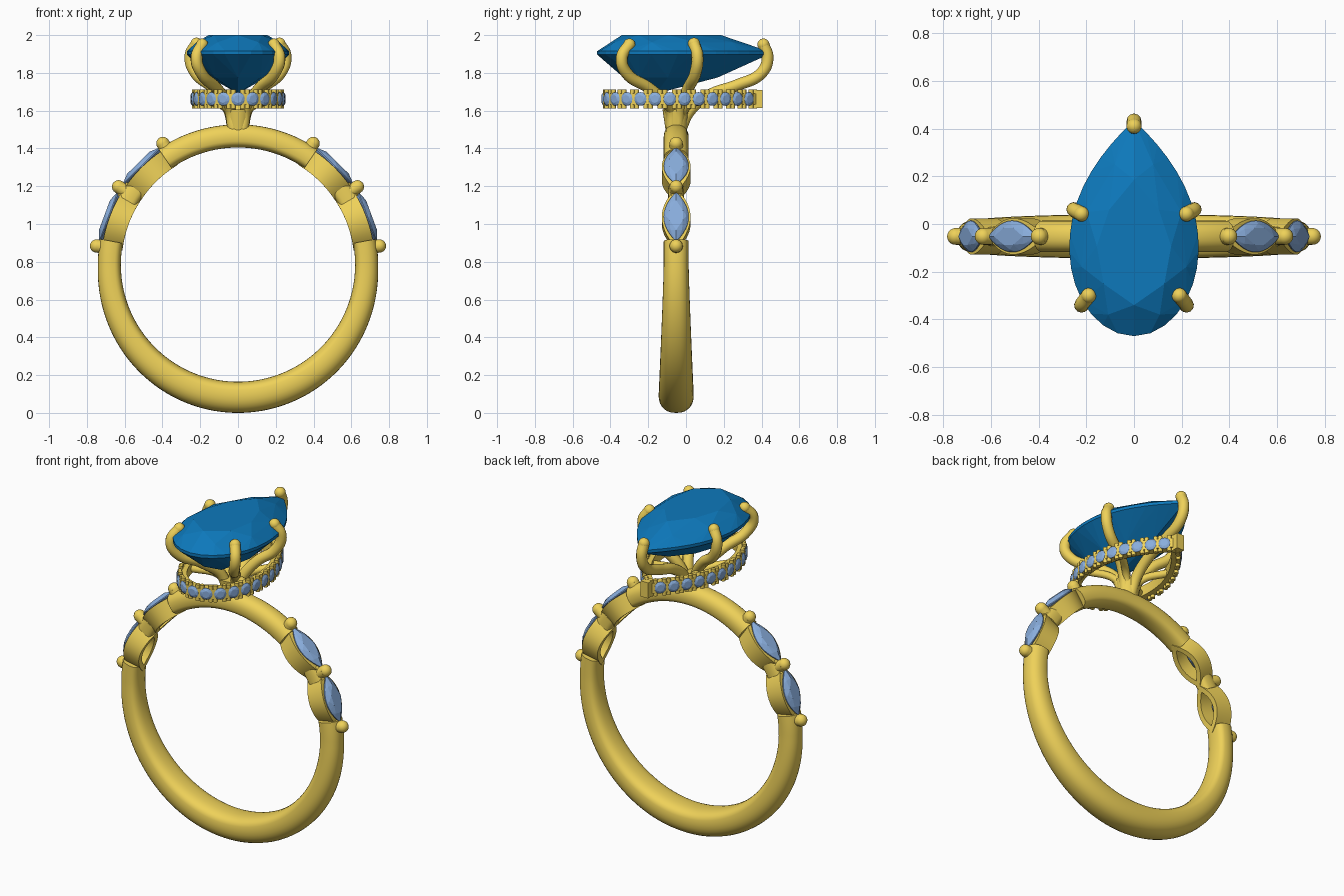
import bpy, bmesh, math
from mathutils import Vector, Matrix

if "Cube" in bpy.data.objects:
    bpy.data.objects.remove(bpy.data.objects["Cube"])

YC, ZC, RI = -0.052, 0.785, 0.62   # band centre and inner radius


def material(name, col):
    m = bpy.data.materials.new(name)
    m.diffuse_color = (*col, 1)
    m.use_nodes = True
    m.node_tree.nodes["Principled BSDF"].inputs["Base Color"].default_value = m.diffuse_color
    return m


GOLD = material("gold", (0.86, 0.64, 0.10))
BLUE = material("deep_blue_stone", (0.004, 0.19, 0.50))
PALE = material("pale_blue_stone", (0.25, 0.42, 0.72))


def finish(bm, name, mat, smooth=True):
    bmesh.ops.recalc_face_normals(bm, faces=bm.faces)
    me = bpy.data.meshes.new(name)
    bm.to_mesh(me)
    bm.free()
    ob = bpy.data.objects.new(name, me)
    bpy.context.collection.objects.link(ob)
    me.materials.append(mat)
    if smooth:
        bpy.ops.object.select_all(action='DESELECT')
        ob.select_set(True)
        bpy.context.view_layer.objects.active = ob
        bpy.ops.object.shade_smooth_by_angle(angle=math.radians(40))
    return ob


def loft(bm, rings, closed=False):
    vs = [[bm.verts.new(p) for p in r] for r in rings]
    n = len(vs[0])
    pairs = list(zip(vs, vs[1:])) + ([(vs[-1], vs[0])] if closed else [])
    for a, b in pairs:
        for i in range(n):
            bm.faces.new((a[i], a[(i + 1) % n], b[(i + 1) % n], b[i]))
    if not closed:
        bm.faces.new(vs[0])
        bm.faces.new(vs[-1])


def polar(r, th, y):
    return Vector((r * math.sin(th), YC + y, ZC + r * math.cos(th)))


# ---- band pieces: swept D-section, thicker and wider at the bottom
def band(name, d0, d1, w=None, t=None, steps=64):
    bm = bmesh.new()
    rings = []
    for k in range(steps + 1):
        th = math.radians(d0 + (d1 - d0) * k / steps)
        low = max(0, -math.cos(th)) ** 1.2
        ww = w or 0.066 + 0.027 * low
        tt = t or 0.122 + 0.043 * low
        ring = []
        for i in range(28):
            a = math.tau * i / 28
            c, s = math.cos(a), math.sin(a)
            e = 0.95 if s > 0 else 0.6
            y = ww * math.copysign(abs(c) ** 0.85, c)
            rr = RI + tt * (0.45 + (0.55 if s > 0 else 0.45) * math.copysign(abs(s) ** e, s))
            ring.append(polar(rr, th, y))
        rings.append(ring)
    loft(bm, rings)
    return finish(bm, name, GOLD)


band("band_top", -34.5, 34.5)
band("band_lower", 79.5, 280.5, steps=128)


# ---- outlines
def marquise(hl, hw, n=24):
    pts = []
    for i in range(n):
        u = 4 * i / n
        x = 1 - u if u <= 2 else u - 3
        pts.append(((hl * x), (1 if u <= 2 else -1) * hw * (1 - x * x)))
    return pts


def pear(hw, y0, ym, y1, n):
    half = []
    for i in range(201):
        a = math.pi / 2 * i / 200
        half.append(Vector((hw * math.sin(a), ym - (ym - y0) * math.cos(a))))
    for i in range(1, 201):
        h = i / 200
        half.append(Vector((hw * (1 - h ** 2.1), ym + (y1 - ym) * h)))
    full = half + [Vector((-p.x, p.y)) for p in half[-2:0:-1]]
    full.append(full[0])
    acc = [0]
    for a, b in zip(full, full[1:]):
        acc.append(acc[-1] + (b - a).length)
    out, j = [], 0
    for i in range(n):           # even spacing along the outline
        s = acc[-1] * i / n
        while acc[j + 1] < s:
            j += 1
        out.append(full[j].lerp(full[j + 1], (s - acc[j]) / (acc[j + 1] - acc[j])))
    return out


# ---- faceted stone: convex hull of table, crown, girdle, pavilion and culet
def gem(bm, outline, centre, table, top, girdle, culet, step, M=Matrix()):
    c = Vector(centre)
    pts = []

    def ring(idx, s, z):
        for i in idx:
            p = c + (Vector(outline[i]) - c) * s
            pts.append((p.x, p.y, z))
    n, h = len(outline), step // 2
    ring(range(0, n, step), table, top)
    ring(range(h, n, step), (1 + table) / 2 + 0.04, girdle + (top - girdle) * 0.55)
    ring(range(n), 1, girdle)
    ring(range(n), 1, girdle - 0.06 * (top - culet))
    ring(range(0, n, step), 0.55, girdle + (culet - girdle) * 0.62)
    pts.append((c.x, c.y, culet))
    vs = [bm.verts.new(M @ Vector(p)) for p in pts]
    res = bmesh.ops.convex_hull(bm, input=vs)
    bad = [v for v in res["geom_interior"] if isinstance(v, bmesh.types.BMVert)]
    bmesh.ops.delete(bm, geom=bad, context='VERTS')


bm = bmesh.new()
gem(bm, pear(0.271, -0.47, -0.1, 0.435, 32), (0, -0.16), 0.58, 2.0, 1.915, 1.69, 4)
finish(bm, "pear_centre_stone", BLUE, False)

# ---- shoulders: marquise collars, stones, links and beads on both sides
for side, sg in (("right", 1), ("left", -1)):
    for k, deg in enumerate((44.3, 69.7), 1):
        th = math.radians(deg)
        bm = bmesh.new()
        out, inn = marquise(0.158, 0.076, 48), marquise(0.112, 0.046, 48)
        loft(bm, [[polar(r, sg * (th + x / 0.68), y) for x, y in o]
                  for o, r in ((out, 0.617), (out, 0.725), (inn, 0.725), (inn, 0.617))], True)
        finish(bm, f"{side}_collar_{k}", GOLD)
        bm = bmesh.new()
        M = Matrix.Translation((0, YC, ZC)) @ Matrix.Rotation(sg * th, 4, 'Y')
        gem(bm, marquise(0.14, 0.066), (0, 0), 0.6, 0.754, 0.732, 0.665, 4, M)
        finish(bm, f"{side}_marquise_stone_{k}", PALE, False)
    band(f"{side}_collar_link", sg * 53.5, sg * 60, 0.042, 0.115, 8)
    bm = bmesh.new()
    for deg in (31.8, 56.9, 82.5):
        th = sg * math.radians(deg)
        bmesh.ops.create_uvsphere(bm, u_segments=20, v_segments=12, radius=0.035,
                                  matrix=Matrix.Translation(polar(0.755, th, 0)))
        bmesh.ops.create_cone(bm, cap_ends=True, segments=20, radius1=0.035, radius2=0.035, depth=0.07,
                              matrix=Matrix.Translation(polar(0.72, th, 0)) @ Matrix.Rotation(th, 4, 'Y'))
    finish(bm, f"{side}_beads", GOLD)

# ---- gallery halo: pear rail with round stones set on its outside
N = 26
rail = pear(0.238, -0.433, -0.1, 0.385, N * 4)


def normal(i):
    t = (rail[(i + 1) % len(rail)] - rail[i - 1]).normalized()
    return Vector((t.y, -t.x))


bm = bmesh.new()
loft(bm, [[(p.x, p.y, z), (q.x, q.y, z), (q.x, q.y, 1.694), (p.x, p.y, 1.694)]
          for i, p in enumerate(rail) for z in (1.63,) for q in (p - normal(i) * 0.045,)], True)
finish(bm, "halo_rail", GOLD)

stones, posts = bmesh.new(), bmesh.new()
circle = [(0.036 * math.cos(math.tau * i / 16), 0.036 * math.sin(math.tau * i / 16)) for i in range(16)]
for k in range(N):
    i = 4 * k
    if k != N // 2:
        n = normal(i).to_3d()
        M = Matrix.Translation(rail[i].to_3d() + Vector((0, 0, 1.662))) @ n.to_track_quat('Z', 'Y').to_matrix().to_4x4()
        gem(stones, circle, (0, 0), 0.58, 0.014, 0.005, -0.025, 2, M)
    j = i + 2
    n = normal(j)
    p = rail[j] - n * 0.012
    R = Matrix.Rotation(math.atan2(n.y, n.x), 4, 'Z')
    bmesh.ops.create_cube(posts, size=1, matrix=Matrix.Translation((p.x, p.y, 1.662)) @ R
                          @ Matrix.Diagonal((0.04, 0.018, 0.06, 1)))
    for z in (1.629, 1.695):     # paired claw beads above and below
        for d in (-0.013, 0.013):
            q = Matrix.Translation((p.x, p.y, z)) @ R @ Matrix.Translation((0.006, d, 0))
            bmesh.ops.create_cone(posts, cap_ends=True, segments=10, radius1=0.013, radius2=0.013,
                                  depth=0.034, matrix=q)
bmesh.ops.create_cube(posts, size=1, matrix=Matrix.Translation((0, 0.378, 1.662)) @ Matrix.Diagonal((0.05, 0.054, 0.096, 1)))
finish(stones, "halo_stones", PALE, False)
finish(posts, "halo_claws", GOLD)


# ---- prongs and struts: tapered tubes fanning from the stem
def tube(name, pts, rad, tip=True):
    cu = bpy.data.curves.new(name, 'CURVE')
    cu.dimensions = '3D'
    cu.bevel_depth, cu.bevel_resolution, cu.resolution_u = rad, 4, 8
    cu.use_fill_caps = True
    sp = cu.splines.new('BEZIER')
    sp.bezier_points.add(len(pts) - 1)
    for b, p in zip(sp.bezier_points, pts):
        b.co = p
        b.handle_left_type = b.handle_right_type = 'AUTO'
    cu.materials.append(GOLD)
    ob = bpy.data.objects.new(name, cu)
    bpy.context.collection.objects.link(ob)
    if tip:
        bm = bmesh.new()
        bmesh.ops.create_uvsphere(bm, u_segments=18, v_segments=10, radius=rad * 1.03,
                                  matrix=Matrix.Translation(pts[-1]))
        finish(bm, name + "_tip", GOLD)


for side, s in (("right", 1), ("left", -1)):
    tube(f"{side}_middle_prong", [(s * 0.025, -0.045, 1.5), (s * 0.05, -0.03, 1.61), (s * 0.125, 0.01, 1.715),
                                  (s * 0.225, 0.05, 1.80), (s * 0.252, 0.06, 1.89), (s * 0.22, 0.042, 1.955)], 0.031)
    tube(f"{side}_front_prong", [(s * 0.025, -0.075, 1.5), (s * 0.045, -0.085, 1.61), (s * 0.11, -0.19, 1.715),
                                 (s * 0.195, -0.315, 1.80), (s * 0.22, -0.34, 1.88), (s * 0.19, -0.3, 1.95)], 0.031)
    tube(f"{side}_front_strut", [(s * 0.02, -0.07, 1.5), (s * 0.05, -0.08, 1.6), (s * 0.205, -0.19, 1.662)], 0.022, False)
    tube(f"{side}_rear_strut", [(s * 0.02, -0.03, 1.5), (s * 0.045, -0.01, 1.6), (s * 0.175, 0.1, 1.662)], 0.022, False)
tube("back_prong", [(0, -0.03, 1.5), (0, 0.02, 1.6), (0, 0.12, 1.68), (0, 0.27, 1.735),
                    (0, 0.40, 1.80), (0, 0.432, 1.88), (0, 0.41, 1.95)], 0.031)

# stem joining the head to the band
bm = bmesh.new()
bmesh.ops.create_cone(bm, cap_ends=True, segments=32, radius1=0.056, radius2=0.072, depth=0.11,
                      matrix=Matrix.Translation((0, YC, 1.55)))
finish(bm, "stem", GOLD)
